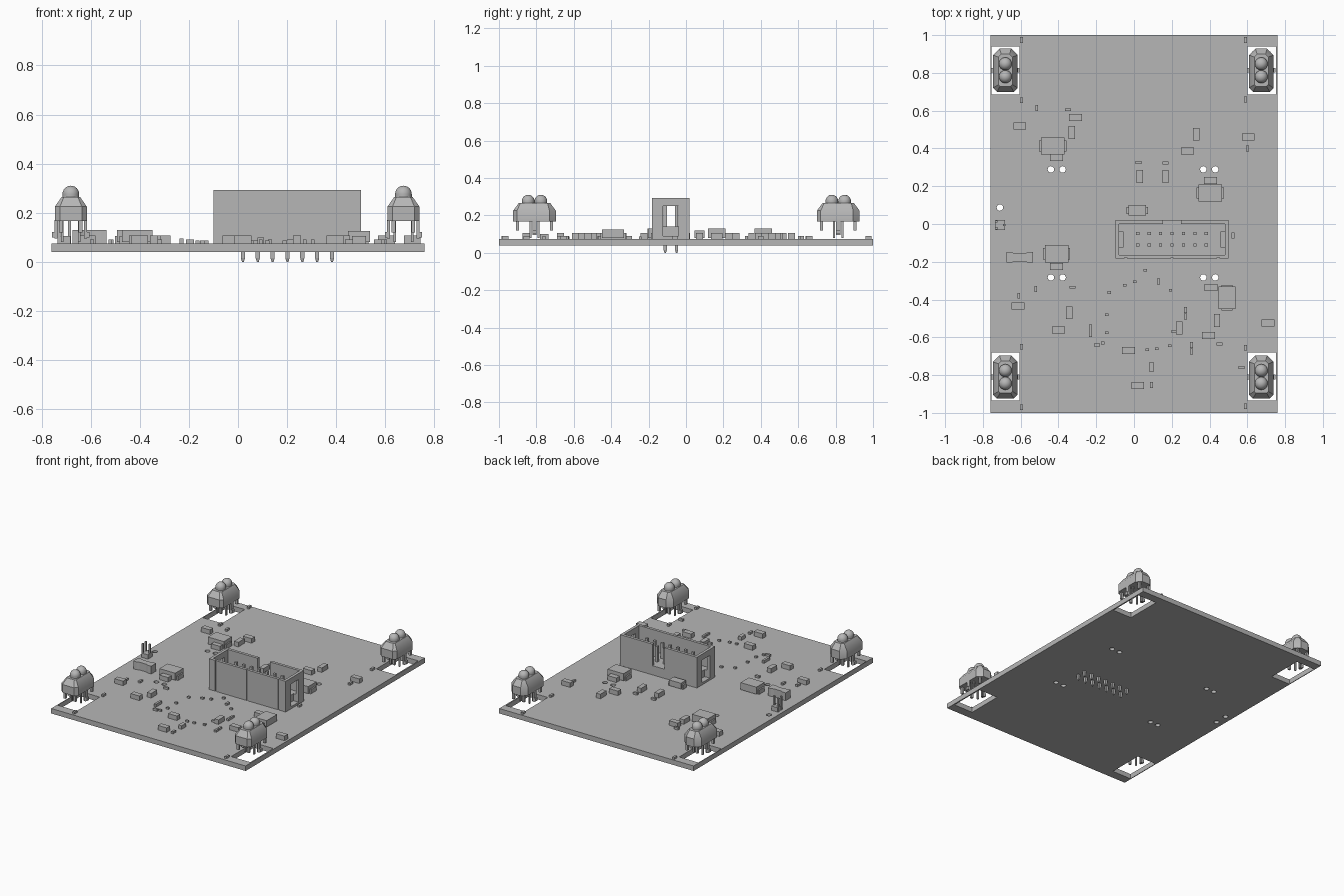
import bpy, bmesh, math
from mathutils import Matrix, Vector

cube = bpy.data.objects.get("Cube")
if cube:
    bpy.data.objects.remove(cube, do_unlink=True)

grey = bpy.data.materials.new("plain grey")
grey.use_nodes = True
grey.diffuse_color = (.47, .47, .47, 1)
grey.node_tree.nodes["Principled BSDF"].inputs["Base Color"].default_value = grey.diffuse_color

BOTTOM, TOP = .04, .075   # faces of the board


def box(bm, x, y, w, d, low, high):
    place = Matrix.Translation((x, y, (low + high) / 2)) @ Matrix.Diagonal((w, d, high - low, 1))
    bmesh.ops.create_cube(bm, size=1, matrix=place)


def peg(bm, x, y, r1, r2, low, high, sides=16):
    bmesh.ops.create_cone(bm, cap_ends=True, segments=sides, radius1=r1, radius2=r2,
                          depth=high - low, matrix=Matrix.Translation((x, y, (low + high) / 2)))


def loft(bm, outlines):
    # Skin a stack of closed outlines, each given as (z, points)
    rings = [[bm.verts.new((x, y, z)) for x, y in pts] for z, pts in outlines]
    for a, b in zip(rings, rings[1:]):
        for i in range(len(a)):
            j = (i + 1) % len(a)
            bm.faces.new((a[i], a[j], b[j], b[i]))
    bm.faces.new(rings[0][::-1])
    bm.faces.new(rings[-1])


def finish(bm, name, smooth=False):
    bmesh.ops.recalc_face_normals(bm, faces=bm.faces)
    mesh = bpy.data.meshes.new(name)
    bm.to_mesh(mesh)
    bm.free()
    ob = bpy.data.objects.new(name, mesh)
    bpy.context.collection.objects.link(ob)
    mesh.materials.append(grey)
    if smooth:
        bpy.ops.object.select_all(action='DESELECT')
        ob.select_set(True)
        bpy.context.view_layer.objects.active = ob
        bpy.ops.object.shade_smooth_by_angle(angle=math.radians(35))
    return ob


def cut(ob, bm):
    # Subtract the shapes in bm from the object
    tool = finish(bm, "cutter")
    tool.hide_render = True
    mod = ob.modifiers.new("cut", 'BOOLEAN')
    mod.operation, mod.solver, mod.object = 'DIFFERENCE', 'EXACT', tool
    bpy.context.view_layer.update()
    graph = bpy.context.evaluated_depsgraph_get()
    mesh = bpy.data.meshes.new_from_object(ob.evaluated_get(graph))
    ob.modifiers.clear()
    ob.data = mesh
    bpy.data.objects.remove(tool, do_unlink=True)


# Board with corner windows and drilled holes
bm = bmesh.new()
box(bm, 0, 0, 1.52, 2, BOTTOM, TOP)
board = finish(bm, "board")
bm = bmesh.new()
for x in (-.68, .676):
    for y in (-.808, .812):
        box(bm, x, y, .15, .255, 0, .1)
for x in (-.44, -.378, .367, .43):
    for y in (-.283, .289):
        peg(bm, x, y, .017, .017, 0, .1)
for y in (-.005, .087):
    peg(bm, -.71, y, .017, .017, 0, .1)
cut(board, bm)


# Optical sensors in the corners
def outline(hx, hy, c):
    k = c * .6
    return [(-hx + k, -hy), (hx - k, -hy), (hx, -hy + k), (hx, hy - c),
            (hx - c, hy), (-hx + c, hy), (-hx, hy - c), (-hx, -hy + k)]


def sensor(name, x, y):
    bm = bmesh.new()
    loft(bm, [(.167, outline(.065, .114, .034)), (.225, outline(.065, .114, .034)),
              (.265, outline(.037, .085, .015))])
    for side in (-1, 1):
        dy = side * .034
        peg(bm, 0, dy, .034, .034, .25, .276, 24)
        bmesh.ops.create_uvsphere(bm, u_segments=24, v_segments=12, radius=.034,
                                  matrix=Matrix.Translation((0, dy, .276)))
        # Clip with a hook on each flank
        box(bm, side * .06, 0, .012, .024, .095, .17)
        box(bm, side * .067, 0, .018, .024, .1, .122)
        for other in (-1, 1):
            box(bm, side * .035, other * .022, .01, .01, .08, .17)
            box(bm, side * .04, other * .09, .016, .016, .12, .17)
    bmesh.ops.translate(bm, verts=bm.verts, vec=(x, y, 0))
    finish(bm, name, smooth=True)


for end, y in (("front", -.81), ("back", .814)):
    for side, x in (("right", -.681), ("left", .674)):
        sensor(f"{end}_{side}_sensor", x, y)

# Socket shell: open box, key slot, end windows, grooves on the front
SX, SY, SW, SD, RIM = .201, -.0815, .6, .203, .292
bm = bmesh.new()
box(bm, SX, SY, SW, SD, TOP, RIM)
shell = finish(bm, "socket_shell")
bm = bmesh.new()
box(bm, SX, SY, SW - .04, SD - .04, .14, .4)
cut(shell, bm)
bm = bmesh.new()
box(bm, SX, .02, .095, .08, .14, .4)
cut(shell, bm)
bm = bmesh.new()
for side in (-1, 1):
    box(bm, SX + side * SW / 2, SY, .08, .085, .09, .25)
cut(shell, bm)
bm = bmesh.new()
for i in (-1, 0, 1):
    box(bm, SX + i * .245, SY - SD / 2, .012, .012, 0, .4)
cut(shell, bm)

# Socket pins, tapered under the board
bm = bmesh.new()
for i in range(7):
    for y in (-.05, -.111):
        x = .02 + i * .0605
        box(bm, x, y, .017, .017, .015, .25)
        loft(bm, [(z, [(x + a * h, y + b * h) for a, b in ((-1, -1), (1, -1), (1, 1), (-1, 1))])
                  for z, h in ((0, .004), (.015, .0085))])
finish(bm, "socket_pins")


# Large packages with metal end tabs
def package(name, x, y, w, d, high, along_y=False):
    bm = bmesh.new()
    box(bm, x, y, w, d, TOP + .005, high)
    if along_y:
        box(bm, x, y, w * .65, d + .018, TOP, .105)
    else:
        box(bm, x, y, w + .02, d * .65, TOP, .105)
    finish(bm, name)


package("back_right_package", -.43, .413, .124, .092, .13)
package("back_left_package", .404, .164, .124, .092, .13)
package("front_right_package", -.41, -.158, .124, .092, .13)
package("front_left_package", .493, -.39, .09, .118, .125, True)
package("middle_package", .017, .072, .094, .055, .12)

# Pinched coil
bm = bmesh.new()
waist = [(-.07, -.028), (-.045, -.028), (-.025, -.021), (.025, -.021), (.045, -.028), (.07, -.028)]
points = waist + [(x, -y) for x, y in reversed(waist)]
loft(bm, [(z, [(x - .605, y - .177) for x, y in points]) for z in (TOP, .13)])
finish(bm, "coil")

# Small upright terminal beside the edge
bm = bmesh.new()
box(bm, -.707, -.005, .05, .054, TOP, .105)
for dx, dy in ((-.022, -.018), (-.022, .018), (.02, 0)):
    box(bm, -.707 + dx, -.005 + dy, .012, .012, TOP, .17)
finish(bm, "terminal")


# Small chips, grouped by footprint
def chips(name, w, d, h, spots):
    bm = bmesh.new()
    for x, y in spots:
        box(bm, x, y, w, d, TOP, TOP + h)
    finish(bm, name)


chips("wide_chips", .068, .037, .032, [
    (-.605, .52), (-.31, .565), (.283, .387), (.605, .46), (-.615, -.435),
    (-.4, -.56), (-.03, -.67), (.02, -.855), (.395, -.59), (.71, -.525),
    (-.41, .353), (.405, .23), (-.41, -.225), (.407, -.337)])
chips("deep_chips", .033, .068, .032, [
    (-.33, .485), (.03, .252), (.167, .252), (.33, .475),
    (-.343, -.47), (.44, -.51), (.24, -.55)])
chips("slim_chips", .016, .065, .02, [(-.23, -.565)])
chips("square_chips", .026, .046, .025, [(.093, -.757)])
chips("tiny_deep_chips", .015, .031, .015, [
    (-.595, .975), (-.595, .655), (-.515, .615), (.59, .66), (.59, .975), (.6, .4),
    (-.61, -.38), (-.52, -.345), (-.595, -.65), (-.595, -.97), (.59, -.655),
    (.59, -.965), (.525, -.06), (.305, -.64), (.305, -.675), (.272, -.455),
    (.272, -.49), (.093, -.853), (.13, -.305)])
chips("tiny_wide_chips", .032, .015, .015, [
    (-.35, .605), (.167, .323), (.025, .325), (-.325, -.335), (-.195, -.64),
    (.57, -.76), (.452, -.635), (.215, -.57)])
chips("specks", .018, .014, .012, [
    (-.165, -.63), (-.05, -.325), (.193, -.35), (.07, -.665), (.12, -.66), (.19, -.645),
    (-.13, -.363), (-.145, -.48), (-.145, -.575), (.06, -.245), (.003, -.305)])
